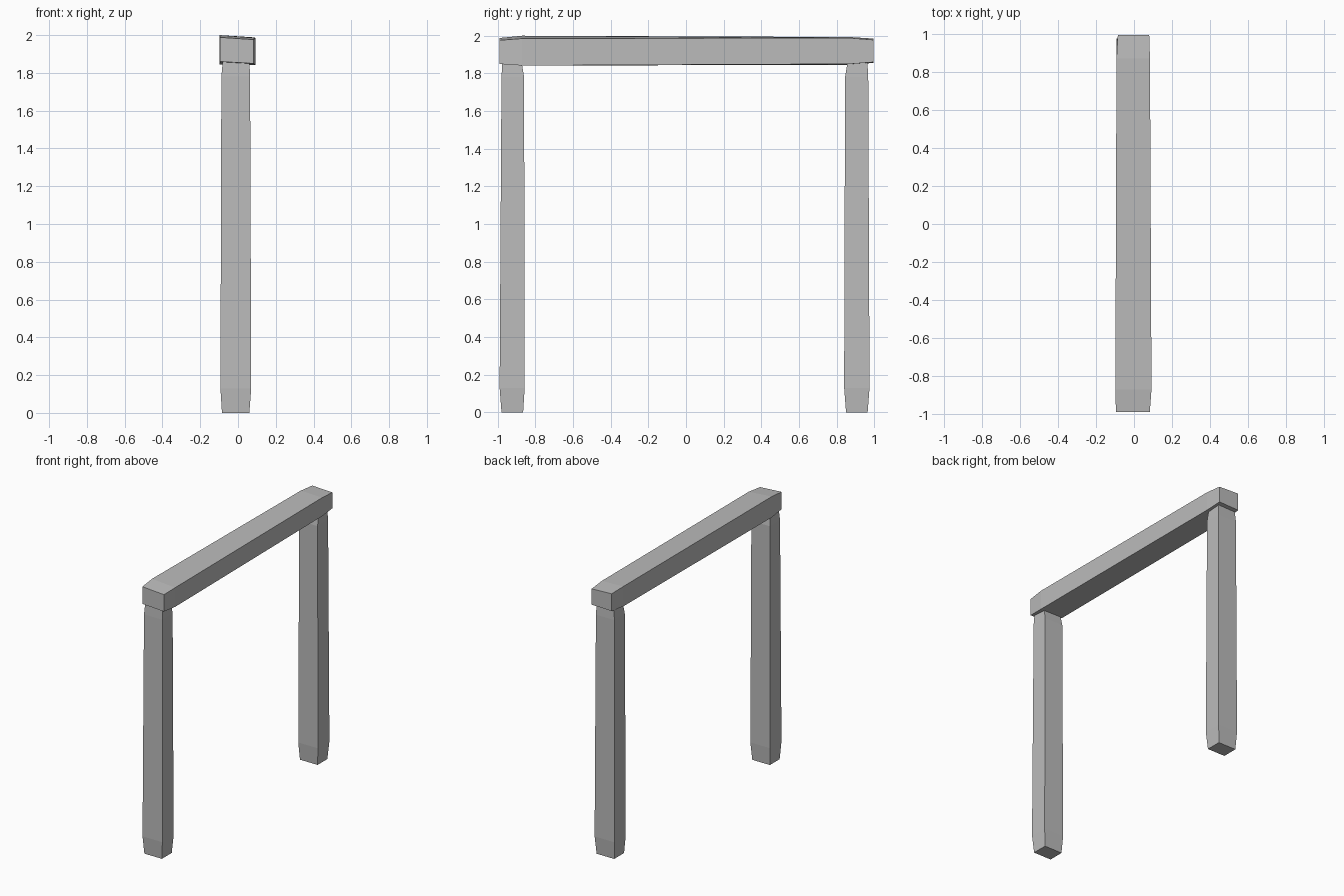
import bpy
import bmesh

if "Cube" in bpy.data.objects:
    bpy.data.objects.remove(bpy.data.objects["Cube"])

stone = bpy.data.materials.new("stone grey")
stone.diffuse_color = (0.5, 0.5, 0.5, 1)
stone.use_nodes = True
stone.node_tree.nodes["Principled BSDF"].inputs["Base Color"].default_value = stone.diffuse_color


def loft(name, rings):
    """Skin a closed four-sided solid through a list of rings."""
    bm = bmesh.new()
    loops = [[bm.verts.new(p) for p in ring] for ring in rings]
    for a, b in zip(loops, loops[1:]):
        for i in range(4):
            j = (i + 1) % 4
            bm.faces.new((a[i], a[j], b[j], b[i]))
    bm.faces.new(loops[0])
    bm.faces.new(loops[-1])
    bmesh.ops.recalc_face_normals(bm, faces=bm.faces[:])
    mesh = bpy.data.meshes.new(name)
    bm.to_mesh(mesh)
    bm.free()
    mesh.materials.append(stone)
    obj = bpy.data.objects.new(name, mesh)
    bpy.context.collection.objects.link(obj)


def post(name, levels):
    """Upright post from (z, x0, x1, y0, y1) levels."""
    loft(name, [[(x0, y0, z), (x1, y0, z), (x1, y1, z), (x0, y1, z)]
                for z, x0, x1, y0, y1 in levels])


# Rough posts with tapered ends
post("front_post", [
    (0.00, -0.085, 0.06, -0.98, -0.865),
    (0.13, -0.093, 0.07, -0.99, -0.857),
    (1.78, -0.088, 0.064, -0.98, -0.86),
    (1.87, -0.08, 0.06, -0.975, -0.875),
])
post("back_post", [
    (0.00, -0.085, 0.06, 0.85, 0.965),
    (0.13, -0.092, 0.07, 0.84, 0.975),
    (1.78, -0.088, 0.064, 0.845, 0.968),
    (1.87, -0.08, 0.06, 0.86, 0.963),
])

# Slightly tilted lintel: (y, x left, x right, top left, top right, bottom right, bottom left)
beam = [
    (-0.99, -0.095, 0.083, 1.988, 1.976, 1.85, 1.86),
    (-0.87, -0.098, 0.092, 2.00, 1.985, 1.842, 1.845),
    (0.87, -0.092, 0.084, 1.993, 1.988, 1.85, 1.845),
    (0.995, -0.085, 0.08, 1.985, 1.978, 1.86, 1.856),
]
loft("lintel", [[(xl, y, tl), (xr, y, tr), (xr, y, br), (xl, y, bl)]
                for y, xl, xr, tl, tr, br, bl in beam])
